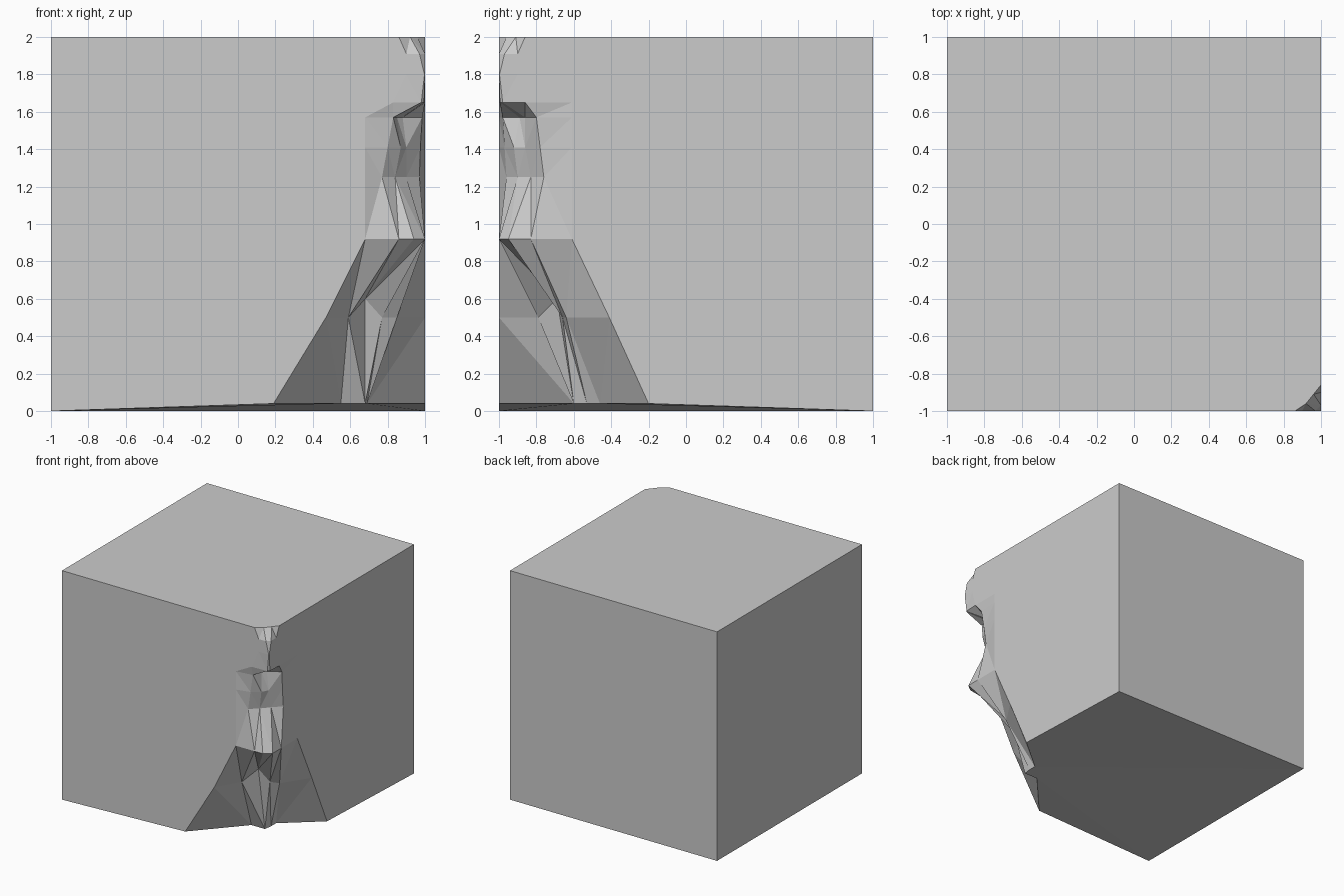
import bpy, bmesh

if "Cube" in bpy.data.objects:
    bpy.data.objects.remove(bpy.data.objects["Cube"])

# Broken-edge sections, bottom to top:
# height, start on the front face (x), end on the right face (y), points between
SECTIONS = [
    (0.04, 0.19, -0.20, [(0.55, -0.60), (0.68, -0.60), (0.69, -0.53), (0.69, -0.46)]),
    (0.50, 0.47, -0.41, [(0.59, -0.79), (0.68, -0.69, 0.60), (0.77, -0.66), (0.85, -0.64)]),
    (0.92, 0.68, -0.61, [(0.86, -1), (0.94, -1), (1, -0.95), (1, -0.83)]),
    (1.25, 0.68, -0.61, [(0.77, -0.96), (0.84, -0.90), (0.90, -0.83), (0.97, -0.76)]),
    (1.41, 0.68, -0.61, [(0.80, -0.97), (0.87, -0.92), (0.90, -0.86), (0.975, -0.78)]),
    (1.57, 0.68, -0.61, [(0.83, -0.98), (0.85, -0.89), (0.88, -0.86), (0.985, -0.80)]),
    (1.65, 0.68, -0.61, [(0.83, -1), (0.98, -0.995), (0.995, -0.98), (1, -0.86)]),
    (1.80, 0.68, -0.61, [(0.90, -1), (0.997, -1), (1, -0.997), (1, -0.90)]),
    (1.91, 0.68, -0.61, [(0.90, -1), (0.97, -1), (1, -0.97), (1, -0.90)]),
    (2.00, 0.68, -0.61, [(0.86, -1), (0.92, -0.96), (0.96, -0.91), (1, -0.86)]),
]

bm = bmesh.new()
rings = []
for i, (z, fx, ry, mids) in enumerate(SECTIONS):
    corner_z = 0 if i == 0 else z       # the three sound corners reach the ground
    pts = [(-1, -1, corner_z), (fx, -1, z)]
    pts += [(*p, z) if len(p) == 2 else p for p in mids]
    pts += [(1, ry, z), (1, 1, corner_z), (-1, 1, corner_z)]
    rings.append([bm.verts.new(p) for p in pts])

# Walls between sections, then the two caps
for low, high in zip(rings, rings[1:]):
    n = len(low)
    for k in range(n):
        j = (k + 1) % n
        bm.faces.new((low[k], low[j], high[j], high[k]))
bm.faces.new(rings[-1])
bm.faces.new(rings[0][::-1])

# Split the warped chips into flat facets, then merge the flat walls
bmesh.ops.triangulate(bm, faces=bm.faces[:])
bmesh.ops.dissolve_limit(bm, angle_limit=0.01, verts=bm.verts[:], edges=bm.edges[:])
bmesh.ops.recalc_face_normals(bm, faces=bm.faces[:])

mesh = bpy.data.meshes.new("chipped_block")
bm.to_mesh(mesh)
bm.free()
bpy.context.collection.objects.link(bpy.data.objects.new("chipped_block", mesh))
